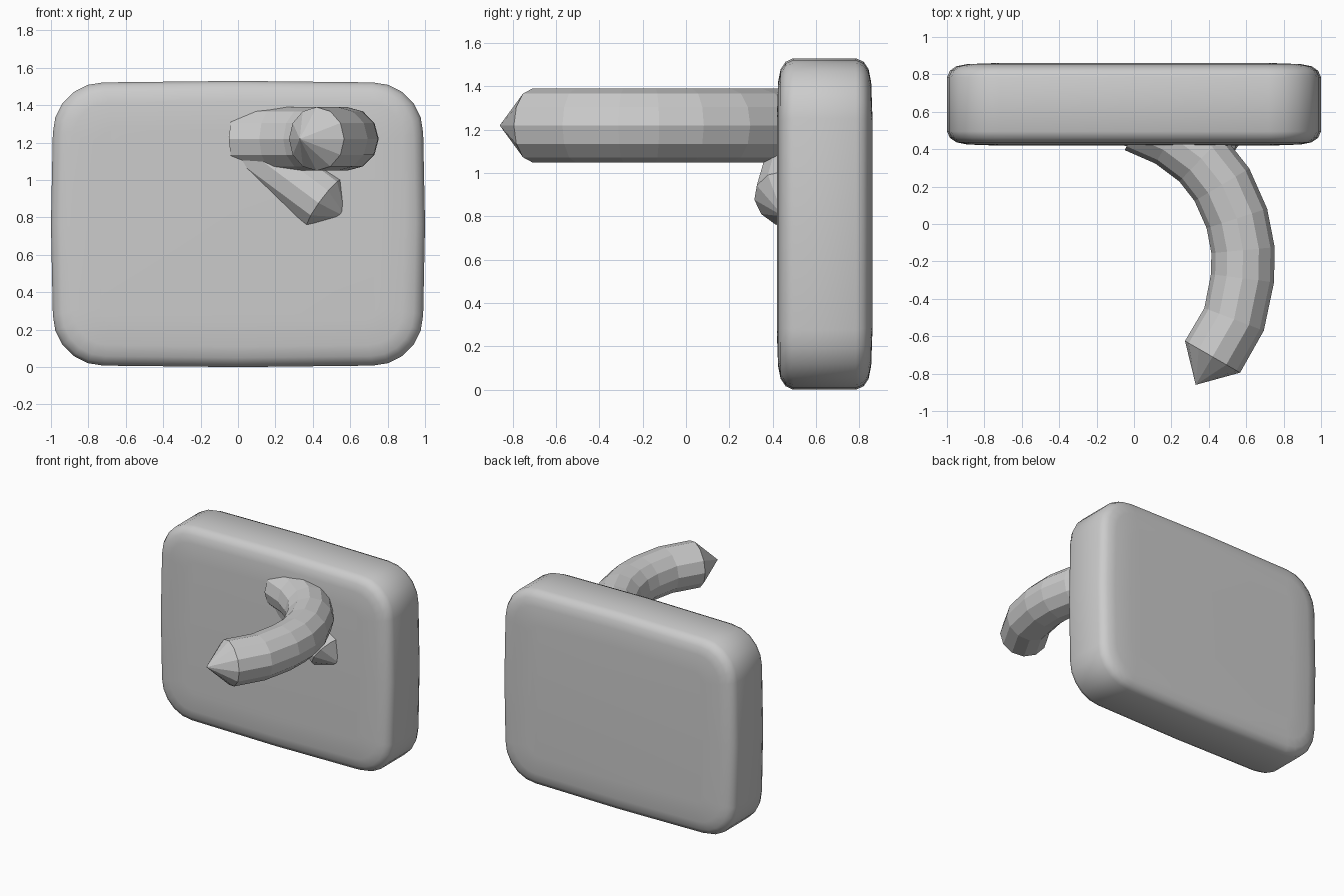
import bpy, bmesh
from math import cos, sin, pi, radians
from mathutils import Vector

cube = bpy.data.objects.get("Cube")
if cube:
    bpy.data.objects.remove(cube, do_unlink=True)

grey = bpy.data.materials.new("plain_grey")
grey.use_nodes = True
grey.diffuse_color = (0.6, 0.6, 0.6, 1)
grey.node_tree.nodes["Principled BSDF"].inputs["Base Color"].default_value = (0.6, 0.6, 0.6, 1)


def loft(name, rings, start_tip=None, end_tip=None):
    """Skin equal rings of points; close each end with a cone tip or a flat cap."""
    bm = bmesh.new()
    loops = [[bm.verts.new(p) for p in ring] for ring in rings]
    n = len(loops[0])
    for a, b in zip(loops, loops[1:]):
        for i in range(n):
            bm.faces.new((a[i], a[(i + 1) % n], b[(i + 1) % n], b[i]))
    for loop, tip in ((loops[0], start_tip), (loops[-1], end_tip)):
        if tip is None:
            bm.faces.new(loop)
        else:
            apex = bm.verts.new(tip)
            for i in range(n):
                bm.faces.new((loop[i], loop[(i + 1) % n], apex))
    bmesh.ops.recalc_face_normals(bm, faces=bm.faces)
    mesh = bpy.data.meshes.new(name)
    bm.to_mesh(mesh)
    bm.free()
    mesh.materials.append(grey)
    obj = bpy.data.objects.new(name, mesh)
    bpy.context.collection.objects.link(obj)
    return obj


def tube(name, path, radius, tip, sides=12):
    """Faceted tube along a path, pointed at its first end."""
    path = [Vector(p) for p in path]
    rings = []
    for i, p in enumerate(path):
        t = (path[min(i + 1, len(path) - 1)] - path[max(i - 1, 0)]).normalized()
        u = t.cross(Vector((0, 0, 1))).normalized()
        v = u.cross(t)
        rings.append([p + radius * (cos(a) * u + sin(a) * v)
                      for a in (2 * pi * k / sides for k in range(sides))])
    return loft(name, rings, start_tip=tip)


def plate_outline(y, inset, hx=0.99, hz=0.757, r=0.27, mid_z=0.765, steps=5):
    """Rounded rectangle with slightly bowed sides."""
    hx, hz, r = hx - inset, hz - inset, max(r - inset * 0.8, 0.05)
    pts = []
    for q, (sx, sz) in enumerate(((1, 1), (-1, 1), (-1, -1), (1, -1))):
        for k in range(steps + 1):
            a = pi / 2 * (q + k / steps)
            pts.append((sx * (hx - r) + r * cos(a), y, mid_z + sz * (hz - r) + r * sin(a)))
        bow = pi / 2 * (q + 1)
        pts.append(((hx + 0.01) * cos(bow), y, mid_z + (hz + 0.008) * sin(bow)))
    return pts


# Wall plate: soft edge profile as (half depth, inset), mirrored front to back
edge = [(0.22, 0.25), (0.215, 0.11), (0.203, 0.05), (0.18, 0.016), (0.145, 0)]
layers = [(0.64 - d, i) for d, i in edge] + [(0.64 + d, i) for d, i in reversed(edge)]
plate = loft("wall_plate", [plate_outline(y, i) for y, i in layers])
bpy.ops.object.select_all(action='DESELECT')
plate.select_set(True)
bpy.context.view_layer.objects.active = plate
bpy.ops.object.shade_smooth_by_angle(angle=radians(40))

# Curved hook, level, sweeping out of the plate
hook_xy = [(0.42, -0.71), (0.535, -0.51), (0.58, -0.29), (0.583, -0.14), (0.55, 0.03),
           (0.47, 0.21), (0.36, 0.35), (0.2, 0.47), (0.02, 0.55)]
tube("curved_hook", [(x, y, 1.22) for x, y in hook_xy], 0.17, (0.33, -0.86, 1.22))

# Short peg half sunk in the plate
peg_start, peg_end = Vector((0.465, 0.475, 0.877)), Vector((-0.05, 0.585, 1.26))
tube("sunken_peg", [peg_start.lerp(peg_end, k / 3) for k in range(4)], 0.163, (0.58, 0.45, 0.8))
